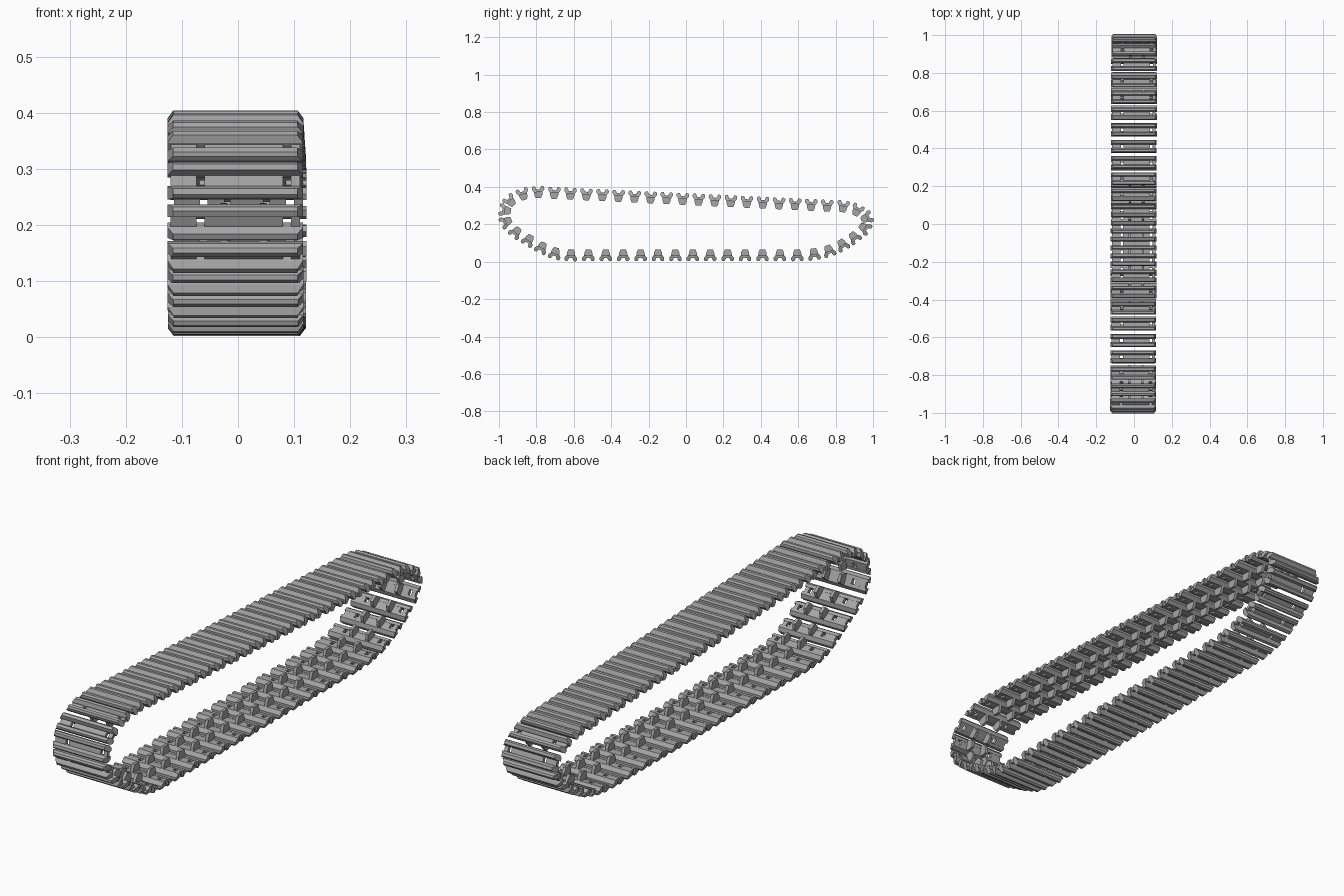
import bpy, bmesh, math

cube = bpy.data.objects.get("Cube")
if cube:
    bpy.data.objects.remove(cube, do_unlink=True)

steel = bpy.data.materials.new("track_steel_grey")
GREY = (0.38, 0.38, 0.38, 1)
steel.diffuse_color = GREY
steel.use_nodes = True
bsdf = next(n for n in steel.node_tree.nodes if n.type == "BSDF_PRINCIPLED")
bsdf.inputs["Base Color"].default_value = GREY

HALF = 0.121      # half width of one link
SHIFT = 0.015     # holes and teeth sit a little off centre


def prism(bm, profile, x0, x1, trim=0.0):
    """Extrude a (along, outward) profile across x; trim shortens the outer corners."""
    rings = []
    for x, sign in ((x0, 1), (x1, -1)):
        rings.append([bm.verts.new((x + sign * (trim if v > 0.023 else 0), u, v))
                      for u, v in profile])
    a, b = rings
    n = len(profile)
    bm.faces.new(a)
    bm.faces.new(b[::-1])
    for i in range(n):
        j = (i + 1) % n
        bm.faces.new((a[j], a[i], b[i], b[j]))


def make_link_mesh():
    bm = bmesh.new()
    # Two raised grouser bars
    bar = [(0.010, 0.0), (0.022, 0.0), (0.033, 0.014), (0.033, 0.025),
           (0.028, 0.032), (0.017, 0.032), (0.010, 0.019)]
    for side in (1, -1):
        prism(bm, [(u * side, v) for u, v in bar], -HALF, HALF, 0.010)
    # Channel floor between the bars, left open at the two holes
    floor = [(-0.010, 0.001), (0.010, 0.001), (0.010, 0.015), (-0.010, 0.015)]
    left, right, hole = SHIFT - 0.077, SHIFT + 0.077, 0.007
    for x0, x1 in ((-HALF + 0.006, left - hole), (left + hole, right - hole),
                   (right + hole, HALF - 0.006)):
        prism(bm, floor, x0, x1)
    # Pair of guide teeth pointing inward
    tooth = [(-0.023, 0.002), (-0.021, -0.014), (-0.014, -0.031),
             (0.014, -0.031), (0.021, -0.014), (0.023, 0.002)]
    for side in (1, -1):
        x = SHIFT + side * 0.035
        prism(bm, tooth, x - 0.006, x + 0.006)
    bmesh.ops.recalc_face_normals(bm, faces=bm.faces)
    mesh = bpy.data.meshes.new("track_link")
    bm.to_mesh(mesh)
    bm.free()
    mesh.materials.append(steel)
    return mesh


def run(start, end, count):
    """Evenly spaced link centres on a straight run."""
    return [tuple(a + (b - a) * i / (count - 1) for a, b in zip(start, end))
            for i in range(count)]


# Loop of link centres as (y, z): top run, rear bend, ground run, front bend
path = run((-0.79, 0.371), (0.84, 0.295), 20)
path += [(0.915, 0.275), (0.966, 0.235), (0.955, 0.18), (0.90, 0.13),
         (0.837, 0.09), (0.765, 0.058), (0.685, 0.040)]
path += run((0.595, 0.035), (-0.615, 0.035), 14)
path += [(-0.70, 0.045), (-0.772, 0.075), (-0.842, 0.115), (-0.91, 0.157),
         (-0.962, 0.213), (-0.967, 0.275), (-0.94, 0.325), (-0.872, 0.36)]

# Place every link square to the loop
link_mesh = make_link_mesh()
for i, (y, z) in enumerate(path):
    py, pz = path[i - 1]
    ny, nz = path[(i + 1) % len(path)]
    link = bpy.data.objects.new("track_link", link_mesh)
    link.location = (-0.002 + 0.003 * y, y, z)
    link.rotation_euler.x = math.atan2(nz - pz, ny - py)
    bpy.context.collection.objects.link(link)
